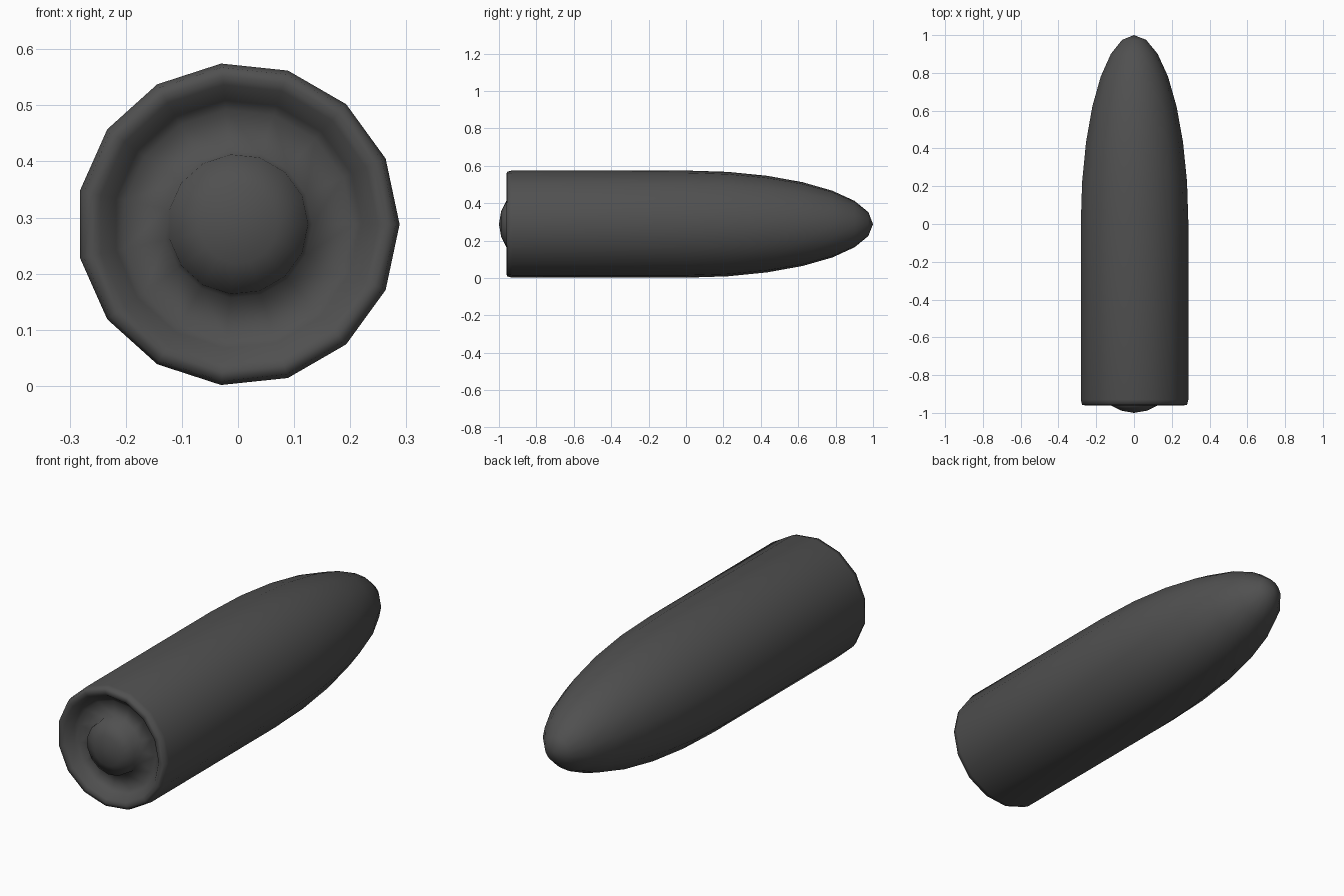
import bpy, bmesh, math

if "Cube" in bpy.data.objects:
    bpy.data.objects.remove(bpy.data.objects["Cube"])

SIDES = 15
R = 0.288
CZ = 0.288

dark = bpy.data.materials.new("dark_grey")
dark.diffuse_color = (0.08, 0.08, 0.08, 1)
dark.use_nodes = True
dark.node_tree.nodes["Principled BSDF"].inputs["Base Color"].default_value = dark.diffuse_color


def lathe(name, profile):
    """Revolve (radius, y) points around the lengthwise axis; radius 0 makes a pole."""
    bm = bmesh.new()
    rings = []
    for r, y in profile:
        if r == 0:
            rings.append([bm.verts.new((0, y, CZ))] * SIDES)
        else:
            rings.append([bm.verts.new((r * math.cos(a), y, CZ + r * math.sin(a)))
                          for a in (2 * math.pi * i / SIDES for i in range(SIDES))])
    for a, b in zip(rings, rings[1:]):
        for i in range(SIDES):
            j = (i + 1) % SIDES
            bm.faces.new(list(dict.fromkeys((a[i], a[j], b[j], b[i]))))
    bmesh.ops.recalc_face_normals(bm, faces=bm.faces)
    for f in bm.faces:
        f.smooth = True
    me = bpy.data.meshes.new(name)
    bm.to_mesh(me)
    bm.free()
    me.materials.append(dark)
    ob = bpy.data.objects.new(name, me)
    bpy.context.collection.objects.link(ob)
    return ob


# Rear: domed primer, recessed ring floor and rounded rim
rear = [(0, -1.0), (0.07, -0.988), (0.125, -0.96), (0.132, -0.91),
        (0.205, -0.905), (0.222, -0.92), (0.25, -0.955), (0.265, -0.96),
        (0.281, -0.957), (R, -0.93)]
# Straight body and elliptical nose
nose = [(R * math.cos(t), math.sin(t)) for t in (math.pi / 2 * k / 7 for k in range(7))]
lathe("shell_body", rear + nose + [(0, 1.0)])
